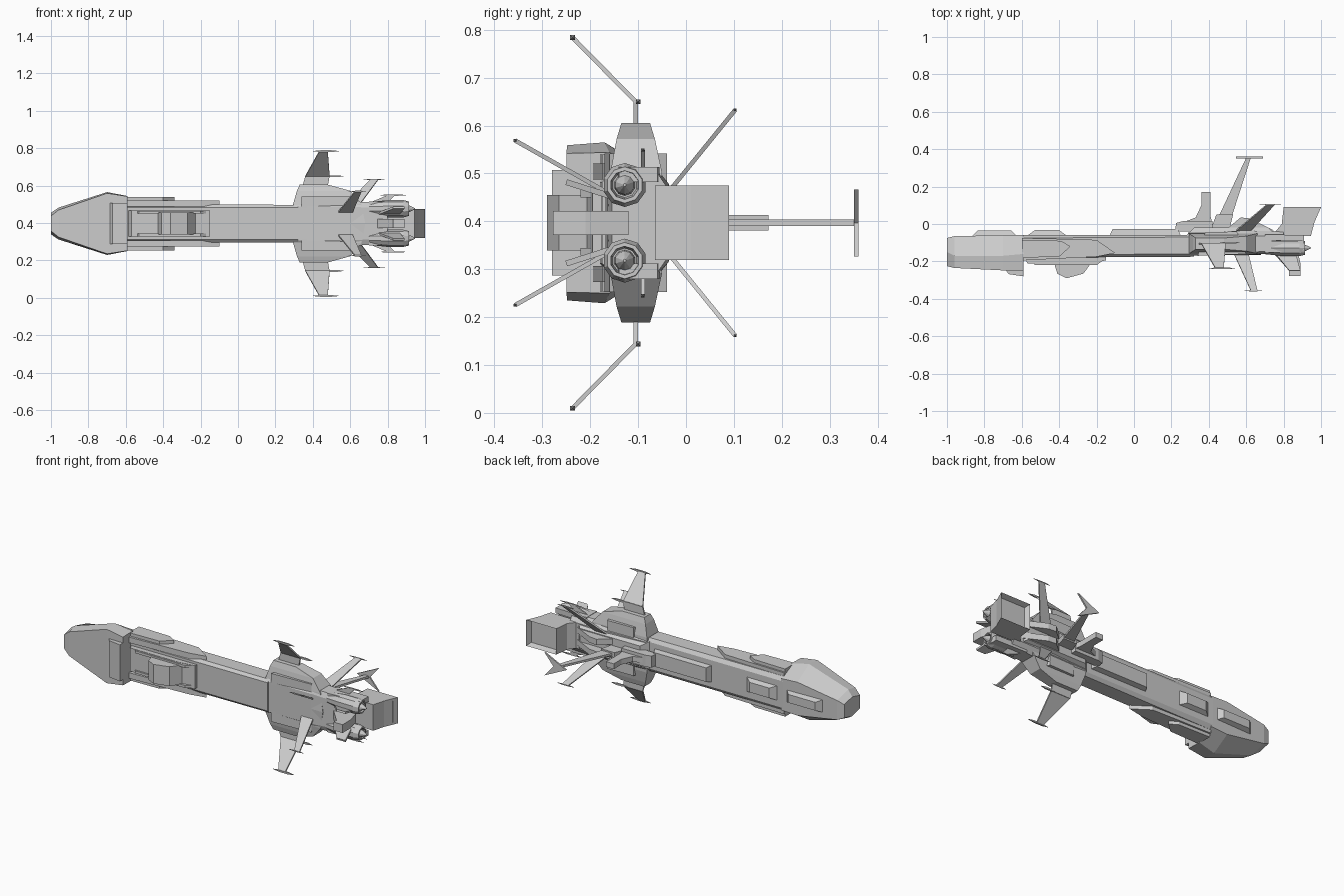
import bpy, bmesh, math
from mathutils import Vector

if "Cube" in bpy.data.objects:
    bpy.data.objects.remove(bpy.data.objects["Cube"])

C = 0.397  # height of the ship's long axis; geometry is mirrored about it


def make(name, verts, faces, mirror=False, thick=0):
    me = bpy.data.meshes.new(name)
    me.from_pydata([Vector(v) for v in verts], [], faces)
    bm = bmesh.new()
    bm.from_mesh(me)
    bmesh.ops.recalc_face_normals(bm, faces=bm.faces)
    bm.to_mesh(me)
    bm.free()
    ob = bpy.data.objects.new(name, me)
    ob.location.z = C
    bpy.context.collection.objects.link(ob)
    if thick:
        m = ob.modifiers.new("thickness", 'SOLIDIFY')
        m.thickness, m.offset = thick, 0
    if mirror:
        m = ob.modifiers.new("mirror", 'MIRROR')
        m.use_axis = (False, False, True)
    return ob


def loft(name, rings, mirror=False):
    n = len(rings[0])
    verts = [p for r in rings for p in r]
    faces = [tuple(range(n)), tuple(range(len(verts) - n, len(verts)))]
    for k in range(len(rings) - 1):
        for i in range(n):
            j = (i + 1) % n
            faces.append((k*n + i, k*n + j, k*n + n + j, k*n + n + i))
    return make(name, verts, faces, mirror)


def hull(name, sections):
    """Sections along x: x, then (y, half width) pairs from belly to back."""
    rings = []
    for x, *yh in sections:
        rings.append([(x, y, h) for y, h in yh] + [(x, y, -h) for y, h in reversed(yh)])
    return loft(name, rings)


def prism(name, pts, z0, z1, mirror=False):
    """Outline in x, y extruded from z0 to z1."""
    return loft(name, [[(x, y, z) for x, y in pts] for z in (z0, z1)], mirror)


def frustum(name, x0, x1, y0, y1, h0, h1, slope):
    """Raised block on the hull: base at y0, smaller top at y1."""
    def rect(y, a, b, h):
        return [(a, y, -h), (b, y, -h), (b, y, h), (a, y, h)]
    return loft(name, [rect(y0, x0, x1, h0), rect(y1, x0 + slope, x1 - slope, h1)])


def blade(name, pts, thick=0.01, mirror=True):
    return make(name, pts, [tuple(range(len(pts)))], mirror, thick)


def dart(name, x0, x1, y, z, w=0.007, mirror=True):
    """Slim pointed pod lying along x."""
    s = (x1 - x0) * 0.3
    rings = []
    for x, r in ((x0, .001), (x0 + s, w), (x1 - s, w), (x1, .001)):
        rings.append([(x, y + a*r, z + b*r) for a, b in ((-.7, -.7), (.7, -.7), (.7, .7), (-.7, .7))])
    return loft(name, rings, mirror)


def lathe(name, prof, y, z, n=10):
    rings = [[(x, y + r*math.cos(2*math.pi*(i + .5)/n), z + r*math.sin(2*math.pi*(i + .5)/n))
              for i in range(n)] for x, r in prof]
    return loft(name, rings, True)


# Head with faceted nose, chin and crest
hull("head", [
    (-1.0, (-.225, .04), (-.15, .058), (-.075, .04)),
    (-.96, (-.235, .072), (-.17, .085), (-.065, .058)),
    (-.70, (-.248, .162), (-.17, .168), (-.06, .10)),
    (-.59, (-.25, .145), (-.16, .147), (-.058, .095))])
prism("chin", [(-.69, -.24), (-.67, -.268), (-.59, -.28), (-.59, -.24)], -.11, .11)
frustum("head_crest", -.87, -.62, -.07, -.035, .04, .025, .035)

# Long main hull
hull("main_hull", [
    (-.60, (-.18, .085), (-.165, .103), (-.075, .103), (-.058, .08)),
    (.32, (-.175, .085), (-.16, .10), (-.07, .10), (-.058, .08))])
hull("rear_hull", [
    (.30, (-.17, .09), (-.155, .105), (-.065, .105), (-.045, .08)),
    (.60, (-.165, .09), (-.15, .118), (-.065, .118), (-.035, .08)),
    (.80, (-.155, .08), (-.145, .112), (-.065, .112), (-.04, .075))])
prism("engine_fairing", [(.70, -.155), (.70, -.055), (.91, -.06), (.91, -.14)], .085, .117, True)

# Side armour behind the head
prism("side_armour", [(-.60, -.195), (-.60, -.075), (-.36, -.08), (-.2, -.085),
                      (-.1, -.155), (-.2, -.175)], .09, .124, True)
prism("side_armour_plate", [(-.60, -.18), (-.60, -.085), (-.39, -.09), (-.34, -.12),
                            (-.40, -.175)], .12, .143, True)

# Belly tray and box
prism("belly_tray", [(-.59, -.17), (-.57, -.21), (-.25, -.21), (-.15, -.195), (-.15, -.17)], -.07, .07)
prism("belly_box", [(-.43, -.20), (-.41, -.265), (-.36, -.29), (-.27, -.265),
                    (-.23, -.21), (-.22, -.20)], -.058, .058)
prism("belly_rail", [(-.55, -.19), (-.53, -.22), (-.20, -.22), (-.16, -.19)], .053, .068, True)

# Raised blocks on the back
frustum("back_block", -.57, -.36, -.062, -.033, .045, .03, .04)
frustum("long_back_block", -.13, .25, -.062, -.028, .05, .042, .015)
frustum("hub_base", .28, .76, -.06, -.02, .085, .06, .04)
prism("hub_hump", [(.48, -.04), (.57, .035), (.62, .03), (.75, -.035)], .02, .055, True)

# Upright back fin in front of the tall mast
prism("back_fin_base", [(.22, -.04), (.225, .005), (.26, .015), (.42, .015), (.42, -.04)], -.035, .035)
prism("back_fin", [(.24, 0), (.33, .035), (.36, .10), (.36, .172), (.41, .172), (.41, .04), (.42, 0)],
      -.016, .016)

# Wing shoulders
rings = []
for h, x0, x1, y0, y1 in ((0, .29, .68, -.165, -.045), (.105, .295, .66, -.158, -.05),
                          (.175, .315, .60, -.145, -.065), (.208, .33, .48, -.135, -.075)):
    rings.append([(x0, y0, h), (x1, y0, h), (x1, y1, h), (x0, y1, h)])
loft("wing_shoulder", rings, True)
prism("shoulder_rib", [(.34, -.17), (.38, -.045), (.55, -.04), (.60, -.16)], .08, .145, True)

# Bent wings with tip darts
blade("wing_root", [(.345, -.105, .20), (.48, -.105, .20), (.49, -.105, .255), (.36, -.105, .255)], .009)
blade("wing_blade", [(.36, -.105, .253), (.49, -.105, .253), (.48, -.237, .387), (.435, -.237, .387)], .009)
dart("wing_tip_dart", .40, .54, -.237, .387)
dart("wing_elbow_dart", .46, .565, -.10, .253)

# Lower slanted fins
blade("lower_fin", [(.53, -.15, .055), (.61, -.15, .055), (.66, -.357, .172), (.625, -.357, .172)], .009)
dart("lower_fin_dart", .59, .685, -.357, .172, .004)

# Upper slanted fins
blade("upper_fin", [(.54, -.04, .06), (.62, -.04, .06), (.75, .103, .236), (.71, .103, .236)], .009)
dart("upper_fin_dart", .67, .785, .103, .236, .004)

# Tall mast with chevron tip
blade("mast", [(.42, -.03, 0), (.50, -.03, 0), (.625, .355, 0), (.60, .355, 0)], .013, False)
blade("mast_base", [(.41, -.03, 0), (.51, -.03, 0), (.53, .05, 0), (.44, .05, 0)], .03, False)
blade("mast_tip", [(.545, .3555, 0), (.69, .3555, .07), (.63, .3555, 0), (.69, .3555, -.07)], .009, False)

# Tail box with recessed panel
tail = prism("tail_box", [(.74, -.06), (.79, 0), (.80, .09), (1.0, .09), (.965, .01), (.945, -.065)],
             -.078, .078)
bm = bmesh.new()
bm.from_mesh(tail.data)
top = max(bm.faces, key=lambda f: f.calc_center_median().y)
bmesh.ops.inset_individual(bm, faces=[top], thickness=.018)
bmesh.ops.translate(bm, verts=top.verts, vec=(0, -.03, 0))
bm.to_mesh(tail.data)
bm.free()

# Belly fins under the tail
prism("tail_keel", [(.73, -.14), (.83, -.25), (.83, -.278), (.89, -.278), (.89, -.21), (.87, -.12)],
      -.025, .025)
blade("keel_strut", [(.74, -.14, .05), (.86, -.14, .05), (.89, -.25, .085), (.83, -.25, .085)], .012)

# Side darts near the tail
blade("side_fin", [(.70, -.09, .11), (.80, -.09, .11), (.84, -.09, .152), (.80, -.09, .152)], .008)
dart("side_fin_dart", .76, .90, -.09, .152, .005)

# Engines
lathe("engine_bell", [(.70, .035), (.80, .046), (.885, .046), (.915, .038), (.915, .03), (.88, .026)],
      -.128, .079)
lathe("engine_spike", [(.86, .024), (.91, .02), (.93, .011), (.945, .003)], -.128, .079)
